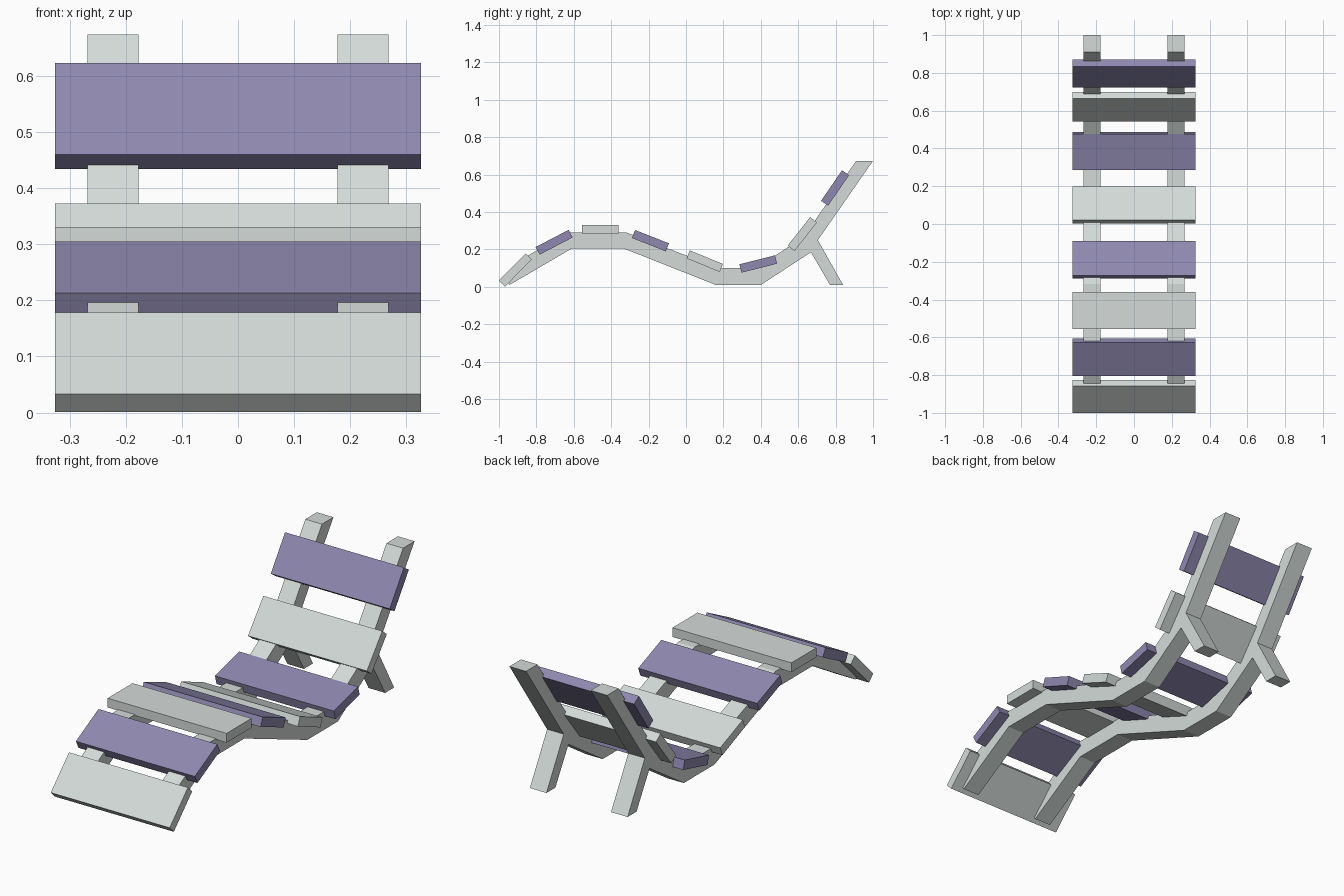
import bpy
import bmesh
from mathutils import Vector

if "Cube" in bpy.data.objects:
    bpy.data.objects.remove(bpy.data.objects["Cube"])


def material(name, rgb):
    m = bpy.data.materials.new(name)
    m.diffuse_color = (*rgb, 1.0)
    m.use_nodes = True
    m.node_tree.nodes["Principled BSDF"].inputs["Base Color"].default_value = m.diffuse_color
    return m


GREY = material("pale grey paint", (0.66, 0.71, 0.69))
PURPLE = material("soft purple paint", (0.275, 0.25, 0.434))


def extrude_profile(name, pts, x0, x1, mat):
    """Extrude a side profile of (y, z) points from x0 to x1."""
    bm = bmesh.new()
    face = bm.faces.new([bm.verts.new((x0, y, z)) for y, z in pts])
    new = bmesh.ops.extrude_face_region(bm, geom=[face])["geom"]
    verts = [v for v in new if isinstance(v, bmesh.types.BMVert)]
    bmesh.ops.translate(bm, verts=verts, vec=(x1 - x0, 0, 0))
    bmesh.ops.recalc_face_normals(bm, faces=bm.faces)
    me = bpy.data.meshes.new(name)
    bm.to_mesh(me)
    bm.free()
    me.materials.append(mat)
    ob = bpy.data.objects.new(name, me)
    bpy.context.collection.objects.link(ob)
    return ob


# Side rails: wavy beam with the rear leg as part of the same outline
rail = [(-0.944, 0.01), (-0.61, 0.205), (-0.333, 0.205), (0.16, 0.01),
        (0.40, 0.01), (0.668, 0.185), (0.77, 0.01), (0.84, 0.01),
        (0.705, 0.25), (1.0, 0.674), (0.91, 0.674), (0.6275, 0.265),
        (0.373, 0.10), (0.177, 0.10), (-0.317, 0.29), (-0.634, 0.29),
        (-0.845, 0.167), (-0.955, 0.03)]
for side, s in (("left", -1), ("right", 1)):
    extrude_profile(side + "_rail", rail, s * 0.177, s * 0.268, GREY)

# Slats: underside from front point to back point, colours alternating
T = 0.046
slats = [((-0.968, 0.001), (-0.825, 0.146)),
         ((-0.783, 0.172), (-0.606, 0.264)),
         ((-0.555, 0.285), (-0.36, 0.285)),
         ((-0.289, 0.261), (-0.108, 0.190)),
         ((0.003, 0.152), (0.180, 0.080)),
         ((0.297, 0.076), (0.487, 0.124)),
         ((0.580, 0.192), (0.700, 0.344)),
         ((0.760, 0.434), (0.872, 0.597))]
for i, (a, b) in enumerate(slats):
    a, b = Vector(a), Vector(b)
    d = (b - a).normalized()
    n = Vector((-d.y, d.x)) * T
    extrude_profile(f"slat_{i + 1}", [a, b, b + n, a + n], -0.326, 0.326,
                    PURPLE if i % 2 else GREY)
